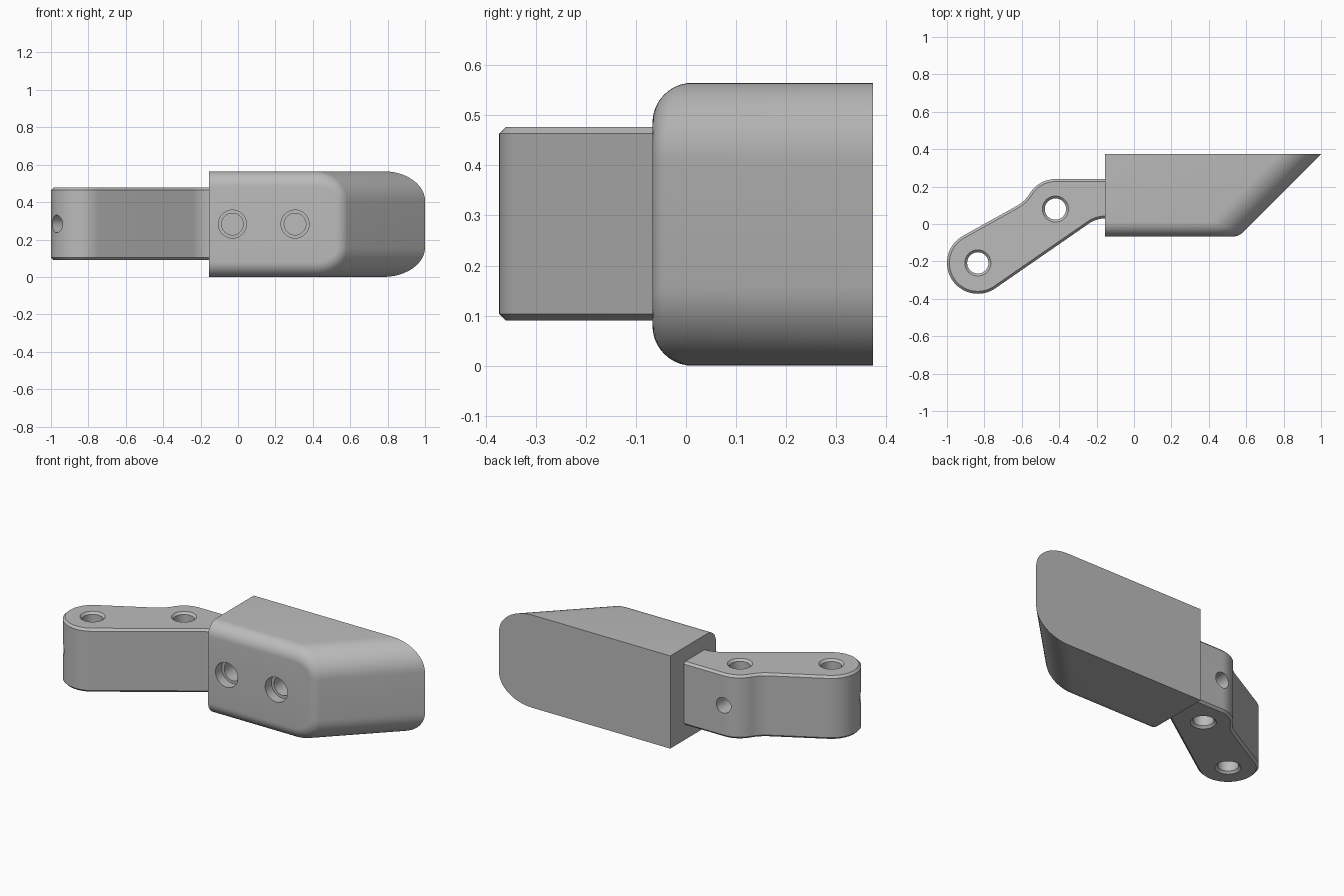
import bpy, bmesh, math
from mathutils import Vector

cube = bpy.data.objects.get("Cube")
if cube:
    bpy.data.objects.remove(cube, do_unlink=True)

GREY = (0.5, 0.5, 0.5, 1)
mat = bpy.data.materials.new("plain grey")
mat.use_nodes = True
mat.diffuse_color = GREY
mat.node_tree.nodes["Principled BSDF"].inputs["Base Color"].default_value = GREY


def make_object(name, bm):
    bmesh.ops.recalc_face_normals(bm, faces=bm.faces[:])
    mesh = bpy.data.meshes.new(name)
    bm.to_mesh(mesh)
    bm.free()
    mesh.materials.append(mat)
    ob = bpy.data.objects.new(name, mesh)
    bpy.context.collection.objects.link(ob)
    return ob


def arc(centre, radius, start, end, steps):
    angles = [math.radians(start + (end - start) * i / steps) for i in range(steps + 1)]
    return [(centre[0] + radius * math.cos(a), centre[1] + radius * math.sin(a)) for a in angles]


def lathe_cutter(profile, location, direction, sides=40):
    """Closed solid of revolution from (radius, height) pairs."""
    bm = bmesh.new()
    turn = Vector(direction).to_track_quat('Z', 'Y')
    rings = [[bm.verts.new(Vector(location) + turn @ Vector((x, y, h)))
              for x, y in arc((0, 0), r, 0, 360 - 360 / sides, sides - 1)]
             for r, h in profile]
    for low, high in zip(rings, rings[1:]):
        for i in range(sides):
            j = (i + 1) % sides
            bm.faces.new((low[i], low[j], high[j], high[i]))
    bm.faces.new(rings[0][::-1])
    bm.faces.new(rings[-1])
    ob = make_object("hole_cutter", bm)
    ob.hide_render = True
    return ob


def finish(ob, cutters):
    """Cut the holes, then shade."""
    bpy.ops.object.select_all(action='DESELECT')
    bpy.context.view_layer.objects.active = ob
    ob.select_set(True)
    for cutter in cutters:
        mod = ob.modifiers.new("hole", 'BOOLEAN')
        mod.operation = 'DIFFERENCE'
        mod.solver = 'EXACT'
        mod.object = cutter
        bpy.ops.object.modifier_apply(modifier=mod.name)
        bpy.data.objects.remove(cutter, do_unlink=True)
    bpy.ops.object.shade_smooth_by_angle()


# Block: slanted end with large fillets, front edges with a smaller rolling fillet
LEFT, FRONT, BACK, TOP = -0.155, -0.067, 0.373, 0.565
SLANT, BIG, SMALL, STEPS = 0.627, 0.158, 0.08, 10
front_normal = Vector((0, -1, 0))
slant_normal = Vector((1, -1, 0)).normalized()


def column(ball, normal, along):
    """Points from the front face, round the fillet, to the back face."""
    points = [ball + SMALL * front_normal.slerp(normal, k / STEPS) for k in range(STEPS + 1)]
    last = points[-1]
    return points + [last + along * (BACK - last.y)]


def half_columns(sign):
    up = Vector((0, 0, sign))
    edge = TOP if sign > 0 else 0
    cols = [column(Vector((LEFT, FRONT + SMALL, edge - sign * SMALL)), up, Vector((0, 1, 0)))]
    slide = Vector((1, 1, 0))
    axis = Vector((SLANT - BIG * math.sqrt(2), 0, edge - sign * BIG))
    for i in range(13):
        a = math.radians(90 * i / 12)
        normal = up * math.cos(a) + slant_normal * math.sin(a)
        ball = axis + (BIG - SMALL) * normal
        ball += slide * (FRONT + SMALL - ball.y)
        cols.append(column(ball, normal, slide))
    return cols


bm = bmesh.new()
columns = [[bm.verts.new(p) for p in col] for col in half_columns(1) + half_columns(-1)[::-1]]
for a, b in zip(columns, columns[1:]):
    for k in range(STEPS + 1):
        bm.faces.new((a[k], a[k + 1], b[k + 1], b[k]))
bm.faces.new([c[0] for c in columns])
bm.faces.new([c[-1] for c in columns])
bm.faces.new(columns[0] + columns[-1][::-1])
block = make_object("wedge_block", bm)

MID = TOP / 2
# Stepped screw holes in the front of the block
screw = [(0.075, -0.05), (0.075, 0.06), (0.058, 0.06), (0.058, 0.2)]
finish(block, [lathe_cutter(screw, (x, FRONT, MID), (0, 1, 0)) for x in (-0.03, 0.305)])

# Arm: cranked outline with chamfered rims
END, ELBOW = Vector((-0.835, -0.208)), Vector((-0.42, 0.08))
LOW, HIGH, CHAMFER = 0.09, 0.477, 0.013
neck = arc(ELBOW, 0.36, 148, 148, 1)[0]
outline = (arc(END, 0.165, 118, 304, 32)
           + arc((-0.151, -0.13), 0.16, 124, 90, 8)
           + [(-0.12, 0.03), (-0.12, 0.24)]
           + arc(ELBOW, 0.16, 90, 148, 12)
           + arc(neck, 0.2, 328, 298, 8)[1:])
bm = bmesh.new()
base = bm.faces.new([bm.verts.new((x, y, LOW)) for x, y in outline])
raised = bmesh.ops.extrude_face_region(bm, geom=[base], use_keep_orig=True)
bmesh.ops.translate(bm, vec=(0, 0, HIGH - LOW),
                    verts=[g for g in raised["geom"] if isinstance(g, bmesh.types.BMVert)])
bmesh.ops.recalc_face_normals(bm, faces=bm.faces[:])
rims = [e for e in bm.edges if abs(e.verts[0].co.z - e.verts[1].co.z) < 1e-5]
bmesh.ops.bevel(bm, geom=rims, offset=CHAMFER, segments=1, affect='EDGES')
arm = make_object("cranked_arm", bm)

# Countersunk pivot bores, each with a set-screw hole running into it
half = (HIGH - LOW) / 2
centre_z = (HIGH + LOW) / 2
bore = [(0.09, -half - 0.02), (0.057, -half + CHAMFER),
        (0.057, half - CHAMFER), (0.09, half + 0.02)]
cutters = []
along_arm = END - ELBOW
for centre, direction in ((END, (along_arm.x, along_arm.y, 0)), (ELBOW, (0, 1, 0))):
    spot = (centre.x, centre.y, centre_z)
    cutters.append(lathe_cutter(bore, spot, (0, 0, 1)))
    cutters.append(lathe_cutter([(0.047, 0), (0.047, 0.25)], spot, direction, 32))
finish(arm, cutters)
